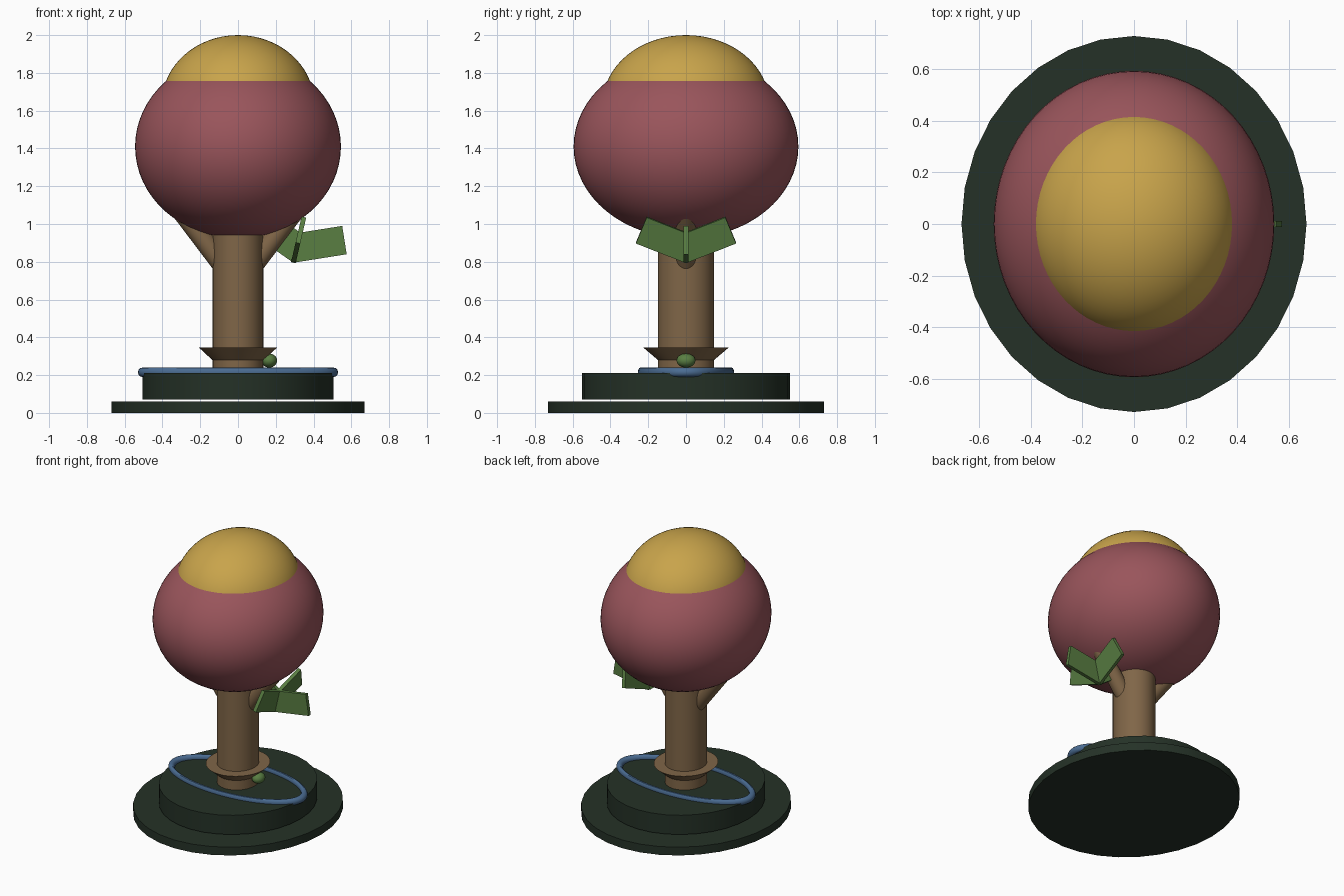
import bpy
import math
from mathutils import Matrix, Vector

if "Cube" in bpy.data.objects:
    bpy.data.objects.remove(bpy.data.objects["Cube"])


def mat(name, rgb):
    m = bpy.data.materials.new(name)
    m.diffuse_color = (*rgb, 1)
    m.use_nodes = True
    m.node_tree.nodes["Principled BSDF"].inputs["Base Color"].default_value = m.diffuse_color
    return m


DARK = mat("dark green", (0.018, 0.031, 0.020))
BROWN = mat("bark brown", (0.215, 0.132, 0.064))
RED = mat("dusty red", (0.32, 0.09, 0.105))
GOLD = mat("gold", (0.58, 0.37, 0.07))
GREEN = mat("leaf green", (0.10, 0.21, 0.055))
BLUE = mat("slate blue", (0.069, 0.15, 0.29))


def finish(name, material, smooth=True):
    ob = bpy.context.object
    ob.name = name
    ob.data.materials.append(material)
    if smooth:
        bpy.ops.object.shade_smooth_by_angle(angle=math.radians(35))
    return ob


def disc(name, material, rx, ry, z0, z1, bottom=1.0, sides=32):
    """Upright elliptical cylinder; bottom is the lower radius ratio."""
    bpy.ops.mesh.primitive_cone_add(vertices=sides, radius1=bottom, radius2=1,
                                    depth=z1 - z0, location=(0, 0, (z0 + z1) / 2))
    bpy.context.object.scale = (rx, ry, 1)
    bpy.ops.object.transform_apply(location=False, rotation=False)
    return finish(name, material)


def ball(name, material, loc, radii, segments=64, rings=32):
    bpy.ops.mesh.primitive_uv_sphere_add(segments=segments, ring_count=rings,
                                         radius=1, location=loc)
    bpy.context.object.scale = radii
    bpy.ops.object.transform_apply(location=False, rotation=False)
    return finish(name, material)


# Stepped base
disc("base_plate", DARK, 0.67, 0.73, 0.0, 0.06)
disc("base_step", DARK, 0.505, 0.55, 0.07, 0.21)

# Flattened ring lying on the base
bpy.ops.mesh.primitive_torus_add(major_segments=64, minor_segments=12, major_radius=0.505,
                                 minor_radius=0.025, location=(0, 0, 0.215))
bpy.context.object.scale = (1, 0.48, 1)
bpy.ops.object.transform_apply(location=False, rotation=False)
finish("base_ring", BLUE)

# Trunk with flared collar and a small bud
disc("trunk", BROWN, 0.135, 0.147, 0.2, 1.05)
disc("trunk_collar", BROWN, 0.206, 0.225, 0.28, 0.345, bottom=0.66)
ball("bud", GREEN, (0.165, 0, 0.277), (0.042, 0.05, 0.037), 24, 12)

# Two branches rising into the crown
for side, label in ((1, "right"), (-1, "left")):
    a, b = Vector((side * 0.055, 0, 0.75)), Vector((side * 0.32, 0, 1.10))
    bpy.ops.mesh.primitive_cylinder_add(vertices=32, radius=0.055, depth=(b - a).length,
                                        location=(a + b) / 2)
    bpy.context.object.rotation_euler = (b - a).to_track_quat('Z', 'Y').to_euler()
    finish("branch_" + label, BROWN)

# Crown and its cap
ball("crown", RED, (0, 0, 1.41), (0.545, 0.595, 0.485))
ball("crown_cap", GOLD, (0, 0, 1.64), (0.403, 0.44, 0.36))

# Four raised leaves spread around a tilted axis
cluster = Matrix.Translation((0.293, 0, 0.795)) @ Matrix.Rotation(math.radians(13), 4, 'Y')
for i in range(4):
    bpy.ops.mesh.primitive_cube_add(size=1)
    leaf = finish("leaf_%d" % (i + 1), GREEN, smooth=False)
    shape = Matrix.Translation((0.143, 0, 0.076)) @ Matrix.Diagonal((0.286, 0.025, 0.152, 1))
    leaf.data.transform(cluster @ Matrix.Rotation(math.pi / 2 * i, 4, 'Z')
                        @ Matrix.Rotation(math.radians(-22), 4, 'Y') @ shape)
